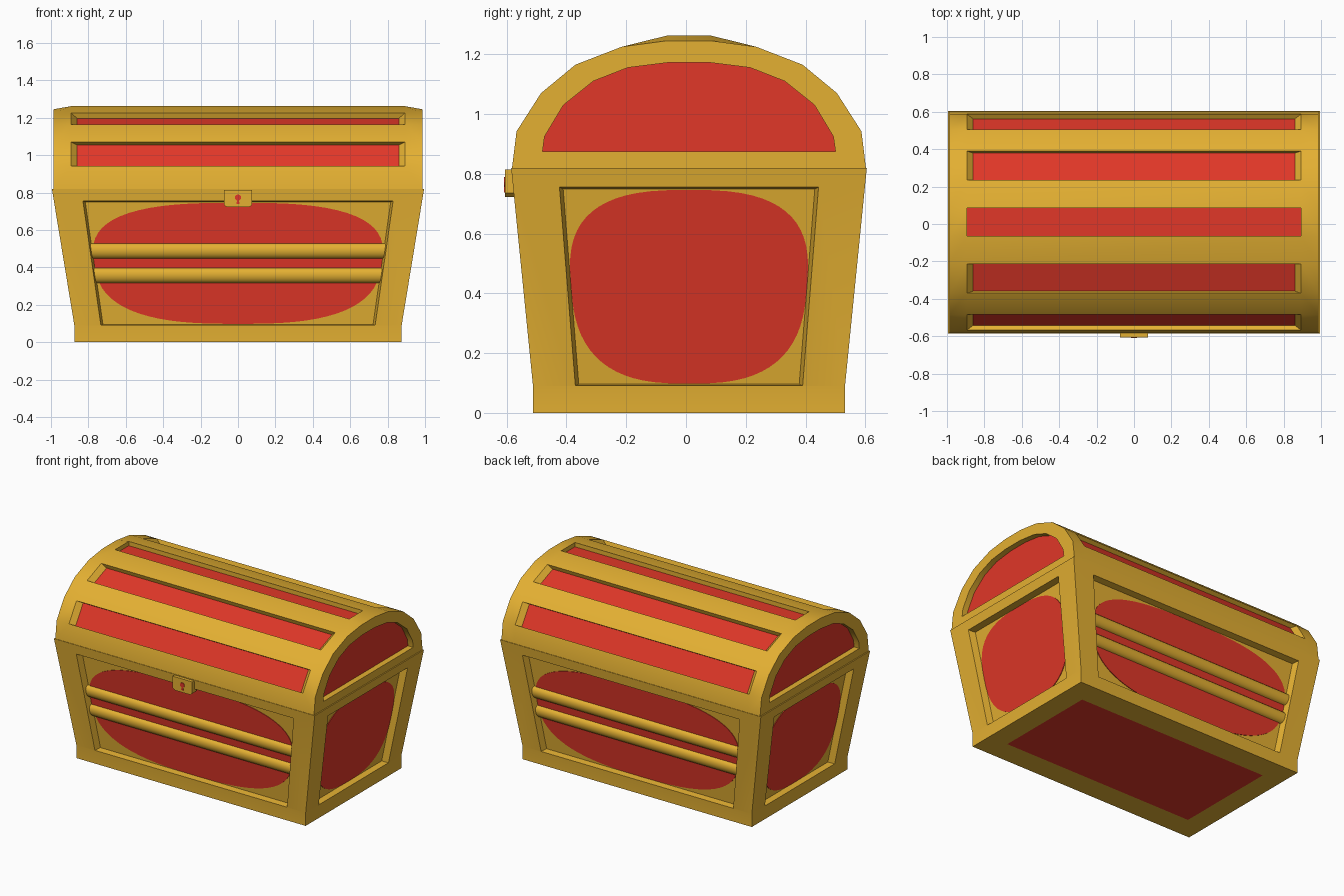
import bpy, bmesh, math
from mathutils import Vector

if "Cube" in bpy.data.objects:
    bpy.data.objects.remove(bpy.data.objects["Cube"])

Y0 = 0.01  # body centre in y (the lock sticks out in front)


def material(name, rgb):
    m = bpy.data.materials.new(name)
    m.diffuse_color = (*rgb, 1)
    m.use_nodes = True
    m.node_tree.nodes["Principled BSDF"].inputs["Base Color"].default_value = m.diffuse_color
    return m


GOLD = material("gold", (0.775, 0.434, 0.032))
RED = material("red", (0.75, 0.038, 0.021))


class Part:
    """Collects faces, then becomes one object. Colour 0 = gold, 1 = red."""

    def __init__(self, name):
        self.name, self.bm = name, bmesh.new()

    def face(self, pts, colour=0):
        f = self.bm.faces.new([self.bm.verts.new(p) for p in pts])
        f.material_index = colour

    def band(self, a, b, colour=0):
        n = len(a)
        for i in range(n):
            j = (i + 1) % n
            self.face([a[i], a[j], b[j], b[i]], colour)

    def finish(self):
        bmesh.ops.remove_doubles(self.bm, verts=self.bm.verts, dist=0.0005)
        bmesh.ops.recalc_face_normals(self.bm, faces=self.bm.faces)
        me = bpy.data.meshes.new(self.name)
        self.bm.to_mesh(me)
        self.bm.free()
        ob = bpy.data.objects.new(self.name, me)
        bpy.context.collection.objects.link(ob)
        me.materials.append(GOLD)
        me.materials.append(RED)
        bpy.ops.object.select_all(action='DESELECT')
        ob.select_set(True)
        bpy.context.view_layer.objects.active = ob
        bpy.ops.object.shade_smooth_by_angle(angle=math.radians(30))
        return ob


# ---- flared body: half sizes by height
Z1, Z2 = 0.09, 0.82


def hx(z):
    return 0.875 + 0.12 * max(0, (z - Z1) / (Z2 - Z1))


def hy(z):
    return 0.522 + 0.073 * max(0, (z - Z1) / (Z2 - Z1))


def on_side(side, u, z, d=0.0):
    """Point on a side wall; u runs along it, d is depth inwards."""
    axis, s = side
    if axis == 'y':
        return Vector((u, Y0 + s * (hy(z) - d), z))
    return Vector((s * (hx(z) - d), Y0 + u, z))


def quad(side, half, za, zb, d=0.0):
    return [on_side(side, -half(za), za, d), on_side(side, half(za), za, d),
            on_side(side, half(zb), zb, d), on_side(side, -half(zb), zb, d)]


SIDES = [(a, s) for a in 'yx' for s in (-1, 1)]
DEPTH = 0.045
body = Part("chest_body")
for side in SIDES:
    outer = hx if side[0] == 'y' else hy
    opening = lambda z, o=outer: o(z) - 0.14 - 0.02 * z
    floor = lambda z, o=opening: o(z) - 0.012
    body.face(quad(side, outer, 0, Z1))
    hole = quad(side, opening, Z1 + 0.001, 0.755)
    back = quad(side, floor, Z1 + 0.006, 0.749, DEPTH)
    body.band(quad(side, outer, Z1, Z2), hole)
    body.band(hole, back)
    body.face(back)

    # rounded red panel set in the recess
    panel = Part("side_panel")
    pts = []
    for i in range(64):
        t = 2 * math.pi * i / 64
        c, s = math.cos(t), math.sin(t)
        z = 0.422 + 0.324 * math.copysign(abs(s) ** 0.72, s)
        u = floor(z) * math.copysign(abs(c) ** 0.72, c)
        pts.append(on_side(side, u, z, DEPTH - 0.004))
    panel.face(pts, 1)
    panel.band(pts, [on_side(side, p.x if side[0] == 'y' else p.y - Y0, p.z, DEPTH)
                     for p in pts], 1)
    panel.finish()

    # two rounded bars across the front and back
    if side[0] == 'y':
        for zc in (0.357, 0.488):
            bar = Part("cross_bar")
            ends = []
            for e in (-1, 1):
                row = []
                for i in range(9):
                    t = math.pi * i / 8
                    z = zc - 0.041 * math.cos(t)
                    row.append(on_side(side, e * (opening(z) - 0.006), z,
                                       DEPTH - 0.03 * math.sin(t)))
                ends.append(row)
                bar.face(row)
            bar.band(*ends)
            bar.finish()


def rect(x, y, z):
    return [(-x, Y0 - y, z), (x, Y0 - y, z), (x, Y0 + y, z), (-x, Y0 + y, z)]


# underside with red centre, closed top
body.band(rect(hx(0), hy(0), 0), rect(0.73, 0.36, 0))
body.face(rect(0.73, 0.36, 0), 1)
body.face(rect(hx(Z2), hy(Z2), Z2))
body.finish()

# ---- faceted lid with recessed strips
half = [(0.592, 0.82), (0.577, 0.942), (0.495, 1.07),
        (0.38, 1.165), (0.225, 1.225), (0.075, 1.262)]
inner_half = [(0.49, 0.875), (0.483, 0.925), (0.42, 1.03),
              (0.32, 1.11), (0.205, 1.155), (0.07, 1.172)]


def arch(h):
    return [(-y, z) for y, z in h] + [(y, z) for y, z in reversed(h)]


def section(prof, x):
    return [Vector((x, Y0 + y, z)) for y, z in prof]


outline, inner = arch(half), arch(inner_half)
end_outline = [(y, z - 0.017 if z > 1.25 else z) for y, z in outline]
lid = Part("chest_lid")
XS = 0.893
left, right = section(outline, -XS), section(outline, XS)
for s in (-1, 1):
    end, mid = section(end_outline, s * 0.987), section(outline, s * XS)
    lid.band(end, mid)
    # recessed red end panel
    rim, back = section(inner, s * 0.987), section(inner, s * 0.947)
    lid.band(end, rim)
    lid.band(rim, back)
    lid.face(back, 1)
for i in range(12):
    j = (i + 1) % 12
    q = [left[i], right[i], right[j], left[j]]
    if i % 2 == 0 or i == 11:
        lid.face(q)
        continue
    n = (q[1] - q[0]).cross(q[3] - q[0]).normalized()
    if n.z < 0:
        n = -n
    low = [p - n * 0.03 for p in q]
    if i != 5:
        for p in low:
            p.x *= 0.86 / XS
    lid.band(q, low)
    lid.face(low, 1)
lid.finish()

# ---- lock plate with keyhole
lock = Part("lock_plate")
shape = [(-0.075, 0.815), (-0.075, 0.735), (-0.06, 0.722),
         (0.06, 0.722), (0.075, 0.735), (0.075, 0.815)]
f, b = ([Vector((x, y, z)) for x, z in shape] for y in (-0.606, -0.56))
lock.face(f)
lock.face(b)
lock.band(f, b)
lock.finish()

key = Part("keyhole")
for pts in ([(0.017 * math.cos(i * math.pi / 6), 0.773 + 0.017 * math.sin(i * math.pi / 6))
             for i in range(12)],
            [(-0.005, 0.758), (0.005, 0.758), (0.009, 0.738), (-0.009, 0.738)]):
    f, b = ([Vector((x, y, z)) for x, z in pts] for y in (-0.609, -0.605))
    key.face(f, 1)
    key.face(b, 1)
    key.band(f, b, 1)
key.finish()
